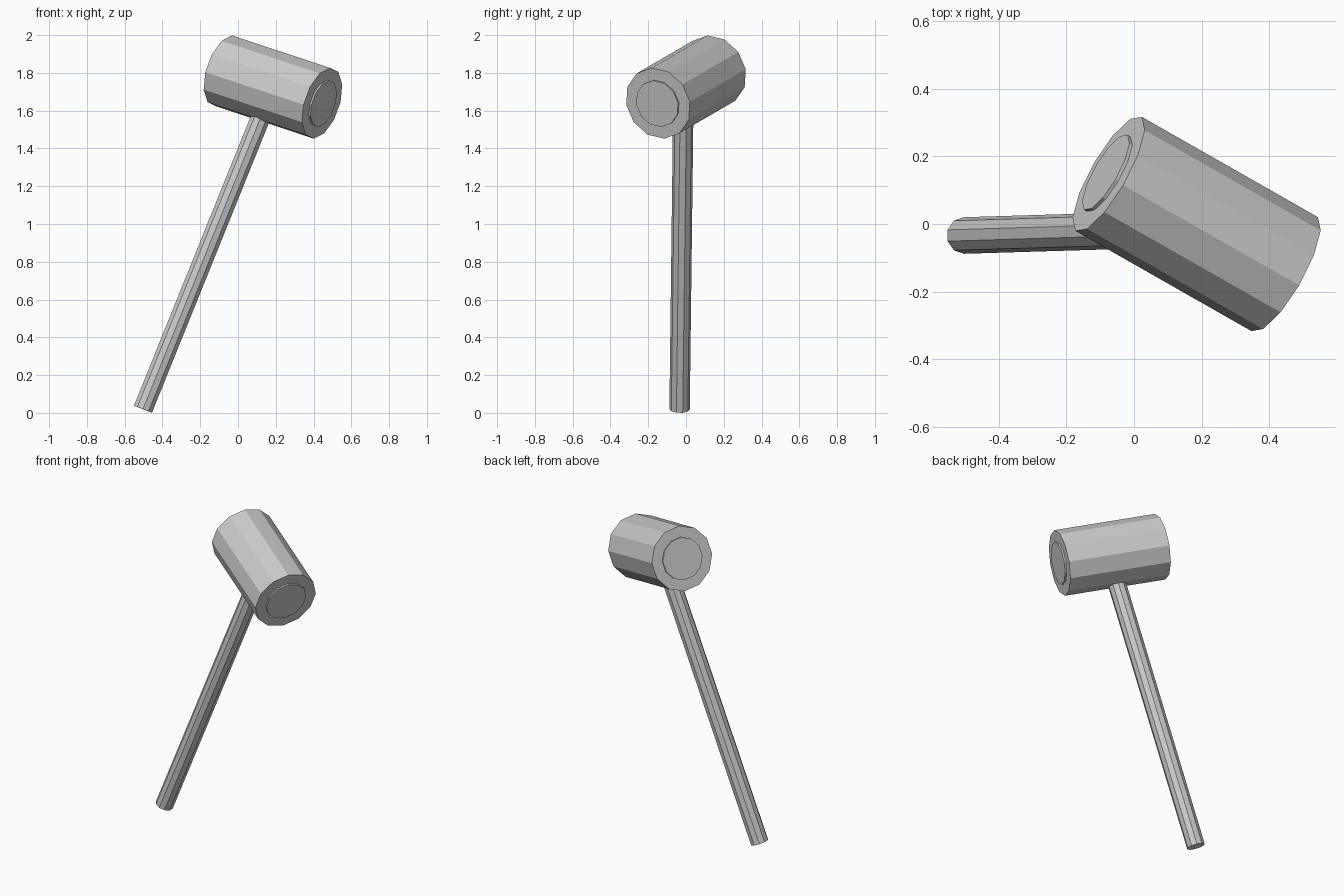
import bpy, bmesh
from mathutils import Vector, Matrix

if "Cube" in bpy.data.objects:
    bpy.data.objects.remove(bpy.data.objects["Cube"])


def prism(name, start, end, radius, sides, corner, cap_inset=0.0, cap_raise=0.0):
    """Flat-faced prism from start to end with one corner pointing towards 'corner'."""
    start, end, corner = Vector(start), Vector(end), Vector(corner)
    axis = (end - start).normalized()
    x = (corner - axis * corner.dot(axis)).normalized()
    y = axis.cross(x)
    # create_cone puts its first vertex on local +y, so corner maps to local y
    frame = Matrix((-y, x, axis)).transposed().to_4x4()
    frame.translation = (start + end) / 2

    bm = bmesh.new()
    bmesh.ops.create_cone(bm, cap_ends=True, segments=sides, radius1=radius,
                          radius2=radius, depth=(end - start).length, matrix=frame)
    bm.normal_update()
    if cap_inset:
        caps = [f for f in bm.faces if len(f.verts) == sides]
        bmesh.ops.inset_individual(bm, faces=caps, thickness=cap_inset, depth=0)
        bmesh.ops.inset_individual(bm, faces=caps, thickness=0, depth=cap_raise)
    bmesh.ops.recalc_face_normals(bm, faces=bm.faces)
    mesh = bpy.data.meshes.new(name)
    bm.to_mesh(mesh)
    bm.free()
    obj = bpy.data.objects.new(name, mesh)
    bpy.context.collection.objects.link(obj)
    return obj


centre = Vector((0.185, 0.0, 1.725))
half = Vector((0.26, -0.148, -0.086))

# Mallet head, with a slightly raised striking disc on each end
prism("mallet_head", centre - half, centre + half, 0.195, 12,
      (0.044, -0.034, 0.188), cap_inset=0.067, cap_raise=0.01)

# Slanted handle, ending inside the head
prism("handle", (-0.503, -0.034, 0.02), (0.185, -0.013, 1.725), 0.054, 10, (0, 1, 0))
